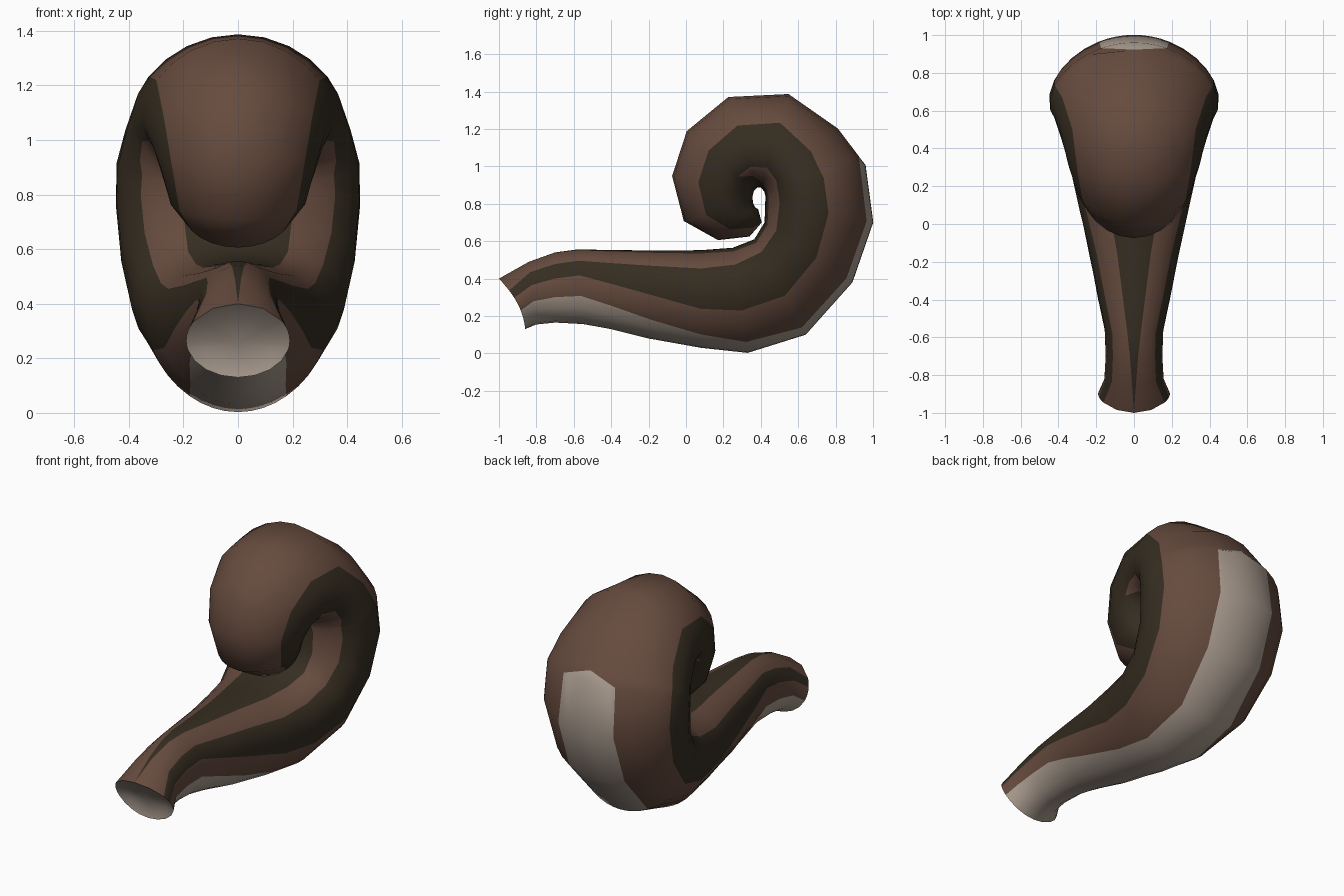
import bpy, bmesh, math
from mathutils import Vector

if "Cube" in bpy.data.objects:
    bpy.data.objects.remove(bpy.data.objects["Cube"])

# Straight part, ring by ring: outer y,z | inner y,z | half width
BODY = [
    (-.86, .13, -1.0, .40, .19),
    (-.80, .155, -.84, .49, .157),
    (-.70, .165, -.70, .54, .15),
    (-.55, .157, -.58, .556, .155),
    (-.40, .13, -.40, .553, .19),
    (-.20, .08, -.15, .55, .235),
    (.08, .03, .08, .552, .29),
    (.33, .003, .25, .565, .335),
    (.64, .10, .365, .61, .39),
    (.89, .38, .42, .70, .43),
]
# Curl angles of the remaining rings
CURL = [-15, 13, 37, 71, 106, 139, 170, 203, 233, 263]
# Stripe borders: ring number, then degrees away from the outer side
STRIPES = [
    (0, 75, 104, 122, 180),
    (1, 75, 105, 132, 176),
    (3, 73, 105, 132, 167),
    (6, 37, 68, 118, 153),
    (8, 27, 69, 127, 152),
    (11, 23, 70, 128, 155),
    (11.25, 0, 69, 127, 155),
    (13, 0, 58, 114, 148),
    (15, 0, 60, 110, 110),
    (19, 0, 60, 110, 110),
]
BANDS = [(0, 4), (1, 4), (2, 4), (1, 2), (2, 3)]   # colour, columns per stripe


def coil_ring(deg):
    """Ring on the shrinking spiral that forms the curl."""
    a = math.radians(deg)
    late = max(0, deg - 203)
    r = .638 - .0011 * deg - .0017 * late - .045 * math.exp(-((deg - 40) / 28) ** 2)
    w = min(.45, .46 - .00105 * deg) - .0008 * late
    c, s = math.cos(a), math.sin(a)
    return (.37 + r * c, .87 + r * s, .39 + .035 * c, .83 + .06 * s, w)


RINGS = BODY + [coil_ring(d) for d in CURL]


def material(name, rgb):
    m = bpy.data.materials.new(name)
    m.diffuse_color = (*rgb, 1)
    m.use_nodes = True
    m.node_tree.nodes["Principled BSDF"].inputs["Base Color"].default_value = m.diffuse_color
    return m


def mix(a, b, t):
    return [x + (y - x) * t for x, y in zip(a, b)]


def ring_at(p):
    i = min(int(p), len(RINGS) - 2)
    return mix(RINGS[i], RINGS[i + 1], p - i)


def borders_at(p):
    for lo, hi in zip(STRIPES, STRIPES[1:]):
        if p <= hi[0]:
            return mix(lo[1:], hi[1:], (p - lo[0]) / (hi[0] - lo[0]))


def half_angles(borders):
    """Angles from outer (0) to inner (180), with columns on each stripe border."""
    edges = [0] + borders + [180]
    angles, colours = [0], []
    for (col, steps), a, b in zip(BANDS, edges, edges[1:]):
        for k in range(1, steps + 1):
            angles.append(a + (b - a) * k / steps)
            colours.append(col)
    return angles, colours


bm = bmesh.new()
grid = []
# One extra ring closes the pale belly stripe
for p in sorted(list(range(len(RINGS))) + [11.25]):
    oy, oz, iy, iz, w = ring_at(p)
    ang, cols = half_angles(borders_at(p))
    full = ang + [360 - a for a in ang[-2:0:-1]]
    colours = cols + cols[::-1]
    outer, inner = Vector((0, oy, oz)), Vector((0, iy, iz))
    mid, arm = (outer + inner) / 2, (outer - inner) / 2
    sweep = .03 if p == 0 else 0                   # sides of the open end swept back
    egg = .2 * max(0, min(1, (p - 2) / 4))         # widest nearer the inner side
    row = []
    for a in full:
        c, s = math.cos(math.radians(a)), math.sin(math.radians(a))
        row.append(bm.verts.new(mid + arm * (c - egg * s * s) + Vector((w * s, sweep * s * s, 0))))
    grid.append(row)


def bridge(a, b, cols):
    n = len(a)
    for k in range(n):
        f = bm.faces.new((a[k], a[(k+1) % n], b[(k+1) % n], b[k]))
        f.material_index = cols[k]


def fan(row, point, cols):
    tip = bm.verts.new(point)
    for k in range(len(row)):
        f = bm.faces.new((row[k], row[(k+1) % len(row)], tip))
        f.material_index = cols[k]


# Striped skin
for a, b in zip(grid, grid[1:]):
    bridge(a, b, colours)
# Rounded curled tip
fan(grid[-1], (0, .405, .70), colours)
# Pale hollow at the cut end
pale = [0] * len(colours)
centre = Vector((0, -.91, .265))
lip = [bm.verts.new(centre + (v.co - centre) * .7 + Vector((0, .02, 0))) for v in grid[0]]
bridge(grid[0], lip, pale)
fan(lip, centre + Vector((0, .03, -.01)), pale)

bmesh.ops.remove_doubles(bm, verts=bm.verts, dist=.0004)
bmesh.ops.recalc_face_normals(bm, faces=bm.faces)

mesh = bpy.data.meshes.new("curled_tail")
bm.to_mesh(mesh)
bm.free()
mesh.materials.append(material("pale beige", (.40, .33, .275)))
mesh.materials.append(material("brown", (.132, .070, .048)))
mesh.materials.append(material("dark olive brown", (.036, .026, .015)))
tail = bpy.data.objects.new("curled_tail", mesh)
bpy.context.collection.objects.link(tail)
bpy.context.view_layer.objects.active = tail
tail.select_set(True)
bpy.ops.object.shade_smooth_by_angle(angle=math.radians(60))
